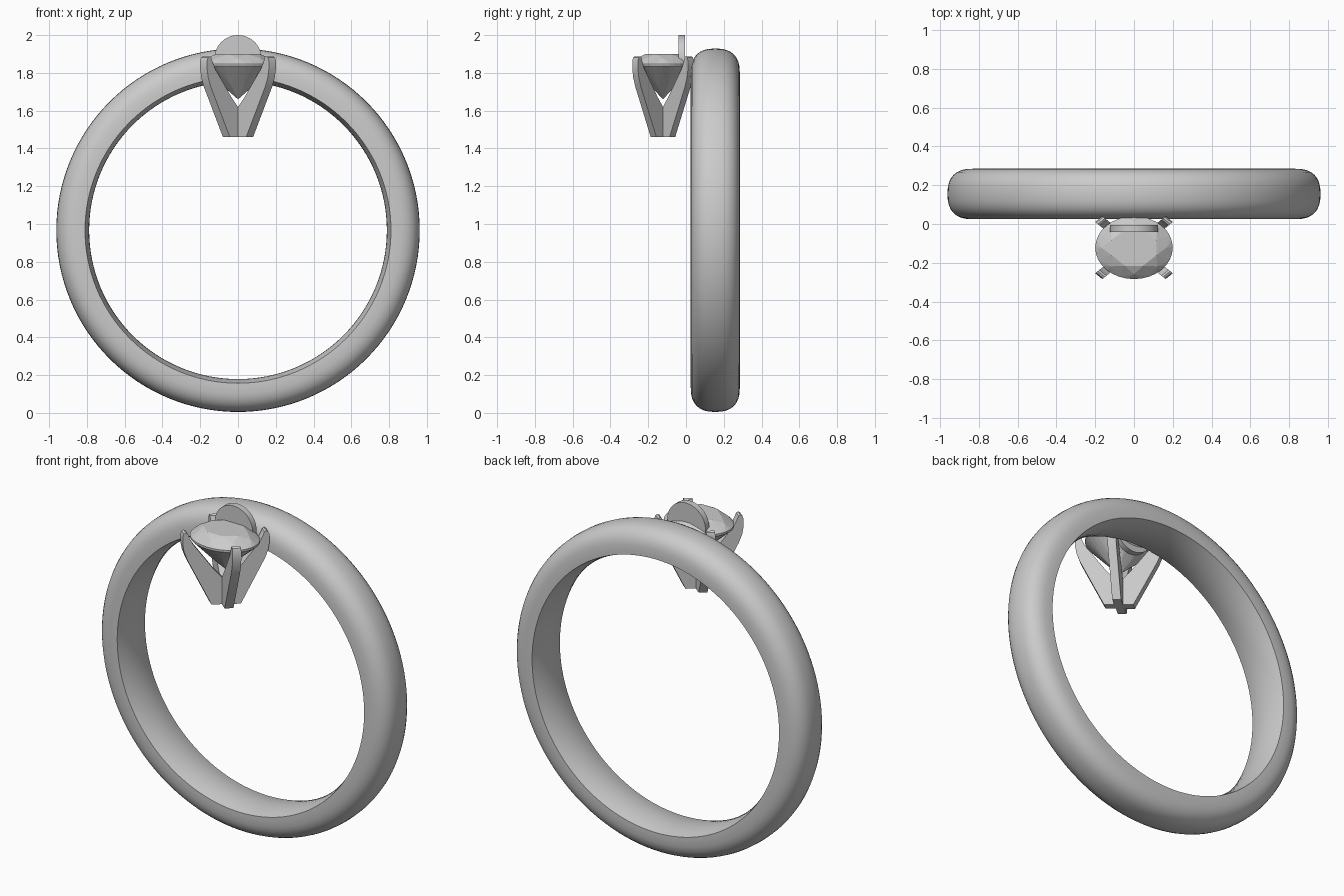
import bpy, bmesh
from math import sin, cos, pi, radians
from mathutils import Matrix, Vector

if "Cube" in bpy.data.objects:
    bpy.data.objects.remove(bpy.data.objects["Cube"])

CY, SY = -0.122, 0.81      # setting centre and its oval squash in y


def finish(name, bm, smooth=None):
    bmesh.ops.recalc_face_normals(bm, faces=bm.faces)
    me = bpy.data.meshes.new(name)
    bm.to_mesh(me)
    bm.free()
    ob = bpy.data.objects.new(name, me)
    bpy.context.collection.objects.link(ob)
    if smooth:
        bpy.ops.object.select_all(action='DESELECT')
        ob.select_set(True)
        bpy.context.view_layer.objects.active = ob
        bpy.ops.object.shade_smooth_by_angle(angle=radians(smooth))
    return ob


def ring_points(n, r, z, phase=0.0):
    return [Vector((r * cos(2 * pi * (i + phase) / n), r * sin(2 * pi * (i + phase) / n), z))
            for i in range(n)]


# Band: domed outside, gently convex inside, revolved about y
profile = []
for i in range(17):
    a = pi * i / 16
    c, s = cos(a), sin(a)
    profile.append((0.832 + 0.13 * s ** 0.8, 0.13 * (1 if c > 0 else -1) * abs(c) ** 0.8))
for i in range(9):
    t = -1 + i / 4
    profile.append((0.788 + 0.022 * t * t, 0.13 * t))
bm = bmesh.new()
N, rings = 128, []
for k in range(N):
    a = 2 * pi * k / N
    rings.append([bm.verts.new((r * cos(a), 0.155 + y, 0.967 + r * sin(a))) for r, y in profile])
P = len(profile)
for k in range(N):
    A, B = rings[k], rings[(k + 1) % N]
    for j in range(P):
        bm.faces.new((A[j], A[(j + 1) % P], B[(j + 1) % P], B[j]))
finish("band", bm, 35)

# Oval faceted stone
bm = bmesh.new()
pts = (ring_points(8, 0.125, 1.9, 0.5) + ring_points(8, 0.168, 1.877)
       + ring_points(32, 0.2, 1.848) + ring_points(32, 0.2, 1.836)
       + ring_points(8, 0.075, 1.722, 0.5) + [Vector((0, 0, 1.66))])
for p in pts:
    bm.verts.new((p.x, p.y * SY + CY, p.z))
bmesh.ops.convex_hull(bm, input=bm.verts)
bmesh.ops.dissolve_limit(bm, angle_limit=radians(1), verts=bm.verts, edges=bm.edges)
finish("stone", bm)

# Four diagonal prongs meeting in a cross at the base
side = [(0, 1.46), (0.087, 1.46), (0.229, 1.725), (0.249, 1.775), (0.257, 1.82), (0.257, 1.865),
        (0.25, 1.882), (0.238, 1.888), (0.227, 1.882), (0.22, 1.865), (0.2, 1.825),
        (0.078, 1.675), (0.026, 1.62), (0, 1.6)]
T = 0.026
for k, label in enumerate(("back_right", "back_left", "front_left", "front_right")):
    bm = bmesh.new()
    a = pi / 4 + k * pi / 2
    face = bm.faces.new([bm.verts.new((r, -T, z)) for r, z in side])
    ext = bmesh.ops.extrude_face_region(bm, geom=[face], use_keep_orig=True)
    bmesh.ops.translate(bm, vec=(0, 2 * T, 0),
                        verts=[v for v in ext["geom"] if isinstance(v, bmesh.types.BMVert)])
    m = Matrix.Translation((0, CY, 0)) @ Matrix.Diagonal((1, SY, 1, 1)) @ Matrix.Rotation(a, 4, 'Z')
    bmesh.ops.transform(bm, matrix=m, verts=bm.verts)
    finish("prong_" + label, bm, 30)

# Upright disc behind the stone
bm = bmesh.new()
bmesh.ops.create_cone(bm, cap_ends=True, segments=48, radius1=0.125, radius2=0.125, depth=0.036,
                      matrix=Matrix.Translation((0, -0.022, 1.875)) @ Matrix.Rotation(pi / 2, 4, 'X'))
finish("disc", bm, 30)
